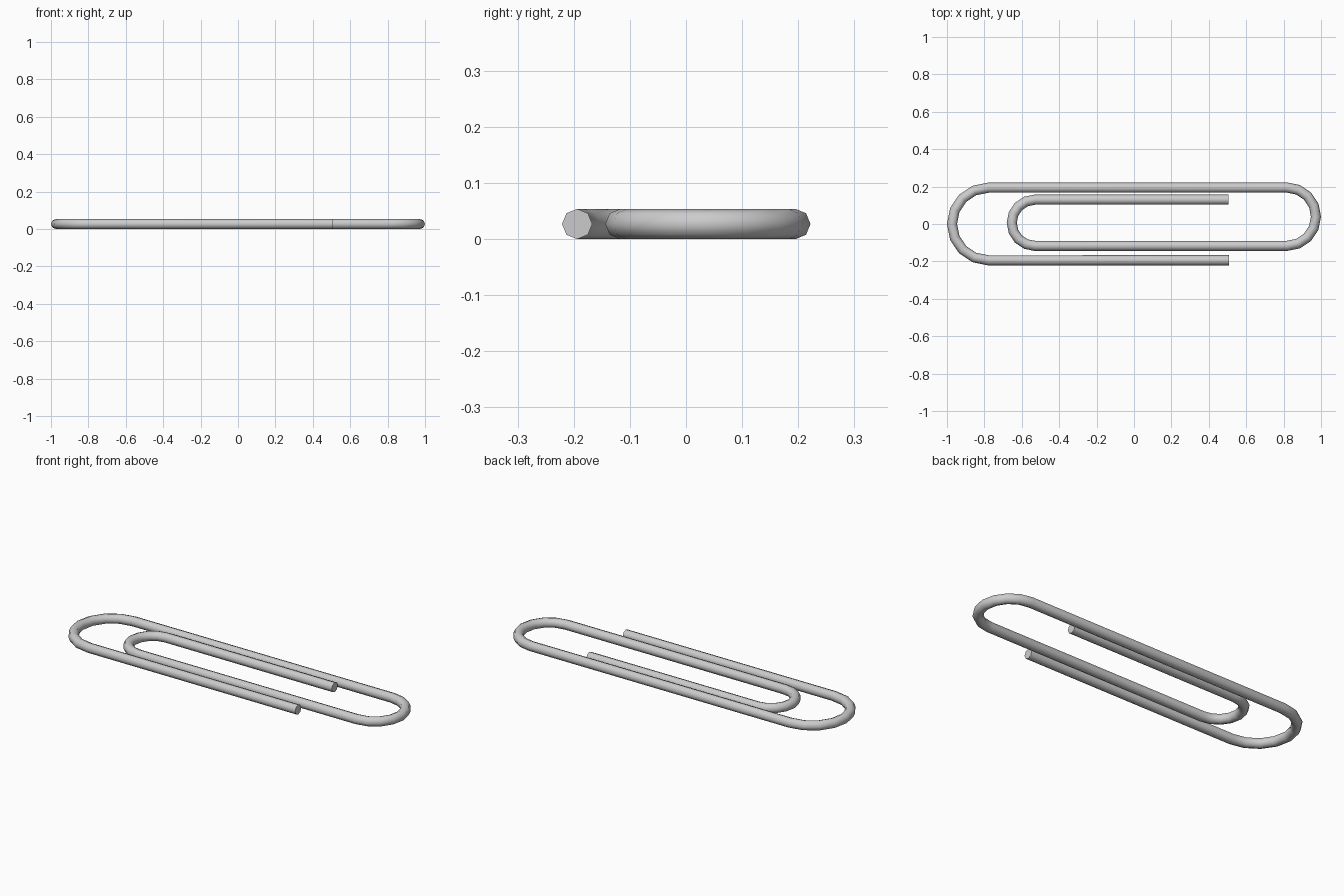
import bpy, math

if "Cube" in bpy.data.objects:
    bpy.data.objects.remove(bpy.data.objects["Cube"])

R = 0.027          # wire radius
SEG = 8            # segments per bend


def bend(cx, cy, r, start, sweep):
    """Points along a half-circle bend."""
    return [(cx + r * math.cos(math.radians(start + sweep * i / SEG)),
             cy + r * math.sin(math.radians(start + sweep * i / SEG)))
            for i in range(SEG + 1)]


# wire centre line: outer arm, large bend, end bend, inner bend, inner arm
path = [(0.507, -0.194)]
path += bend(-0.779, 0.0, 0.194, -90, -180)
path += bend(0.817, 0.039, 0.156, 90, -180)
path += bend(-0.530, 0.0065, 0.1235, -90, -180)
path += [(0.505, 0.13)]

# octagonal wire swept along the path
curve = bpy.data.curves.new("paperclip_wire", 'CURVE')
curve.dimensions = '3D'
curve.twist_mode = 'Z_UP'
curve.bevel_depth = R
curve.bevel_resolution = 2
curve.use_fill_caps = True
spline = curve.splines.new('POLY')
spline.points.add(len(path) - 1)
for p, (x, y) in zip(spline.points, path):
    p.co = (x, y, R, 1)

wire = bpy.data.objects.new("paperclip_wire", curve)
bpy.context.collection.objects.link(wire)
bpy.context.view_layer.objects.active = wire
wire.select_set(True)
bpy.ops.object.convert(target='MESH')
bpy.ops.object.shade_smooth_by_angle(angle=math.radians(60))
